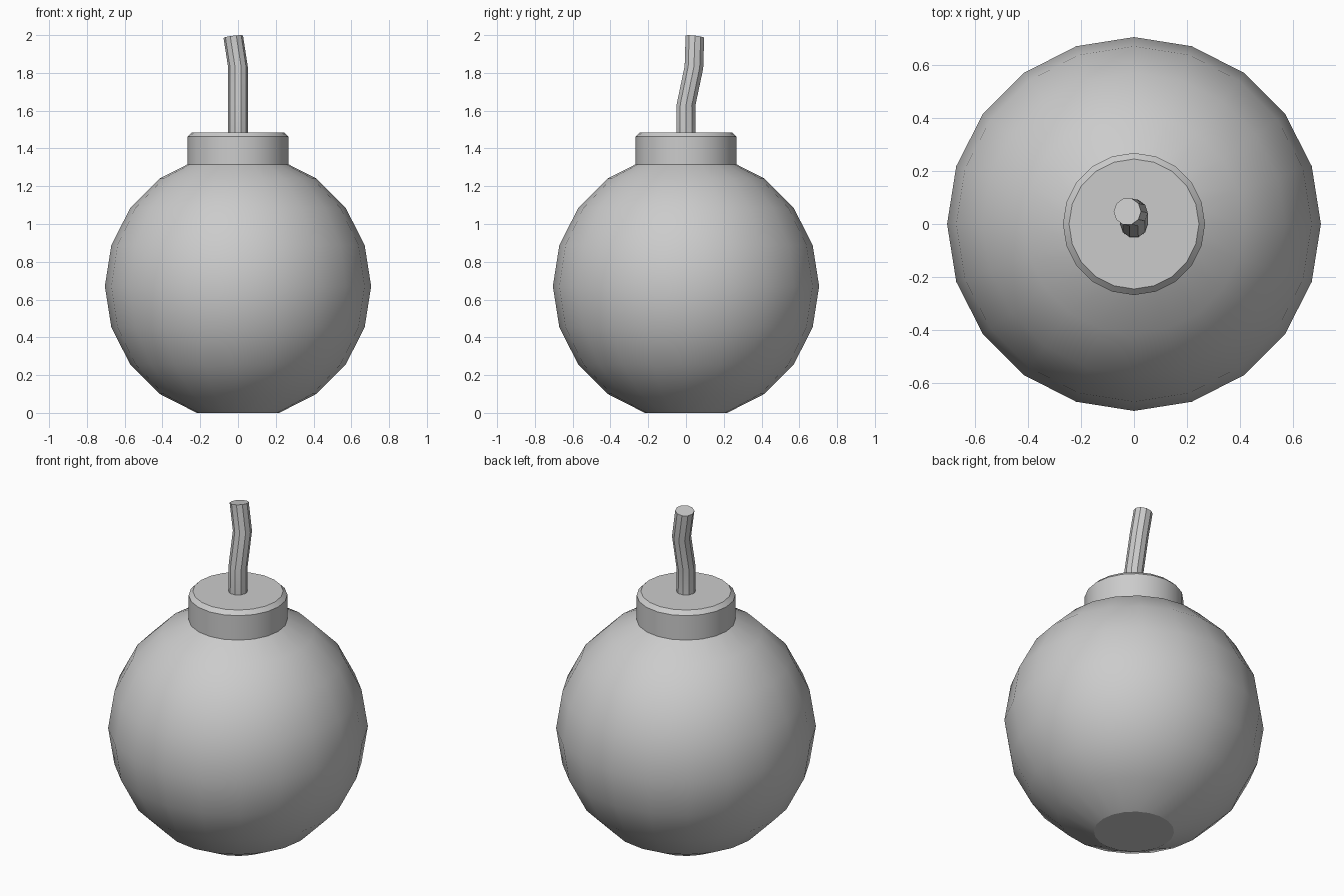
import bpy, bmesh, math
from mathutils import Vector

cube = bpy.data.objects.get("Cube")
if cube:
    bpy.data.objects.remove(cube, do_unlink=True)

grey = bpy.data.materials.new("plain grey")
grey.use_nodes = True
colour = (0.6, 0.6, 0.6, 1)
grey.diffuse_color = colour
grey.node_tree.nodes["Principled BSDF"].inputs["Base Color"].default_value = colour


def skin_rings(name, rings, sides, smooth_angle):
    """Join rings of (centre, radius, normal) into a closed solid."""
    bm = bmesh.new()
    loops = []
    for centre, radius, normal in rings:
        turn = Vector((0, 0, 1)).rotation_difference(Vector(normal).normalized())
        loop = []
        for i in range(sides):
            a = math.tau * i / sides
            spoke = turn @ Vector((radius * math.cos(a), radius * math.sin(a), 0))
            loop.append(bm.verts.new(Vector(centre) + spoke))
        loops.append(loop)
    for low, high in zip(loops, loops[1:]):
        for i in range(sides):
            j = (i + 1) % sides
            bm.faces.new((low[i], low[j], high[j], high[i]))
    bm.faces.new(loops[0][::-1])
    bm.faces.new(loops[-1])
    mesh = bpy.data.meshes.new(name)
    bm.to_mesh(mesh)
    bm.free()
    mesh.materials.append(grey)
    obj = bpy.data.objects.new(name, mesh)
    bpy.context.collection.objects.link(obj)
    bpy.ops.object.select_all(action="DESELECT")
    obj.select_set(True)
    bpy.context.view_layer.objects.active = obj
    bpy.ops.object.shade_smooth_by_angle(angle=math.radians(smooth_angle))
    return obj


def lathe(name, profile, sides, smooth_angle):
    return skin_rings(name, [((0, 0, z), r, (0, 0, 1)) for r, z in profile], sides, smooth_angle)


# Round body with a flat base
R = 0.705
STEP = math.pi / 10
base = R * math.sin(4 * STEP)
lathe("body", [(R * math.cos(k * STEP), base + R * math.sin(k * STEP))
               for k in range(-4, 5)], 20, 24)

# Collar with a chamfered rim
lathe("collar", [(0.268, 1.30), (0.268, 1.462), (0.245, 1.485)], 20, 24)

# Bent fuse
skin_rings("fuse", [
    ((0, 0, 1.47), 0.053, (0, 0, 1)),
    ((0, 0, 1.63), 0.052, (0, 0.1, 1)),
    ((0, 0.042, 1.83), 0.052, (-0.06, 0.12, 1)),
    ((-0.025, 0.047, 1.991), 0.052, (-0.13, 0.12, 1)),
], 10, 24)
